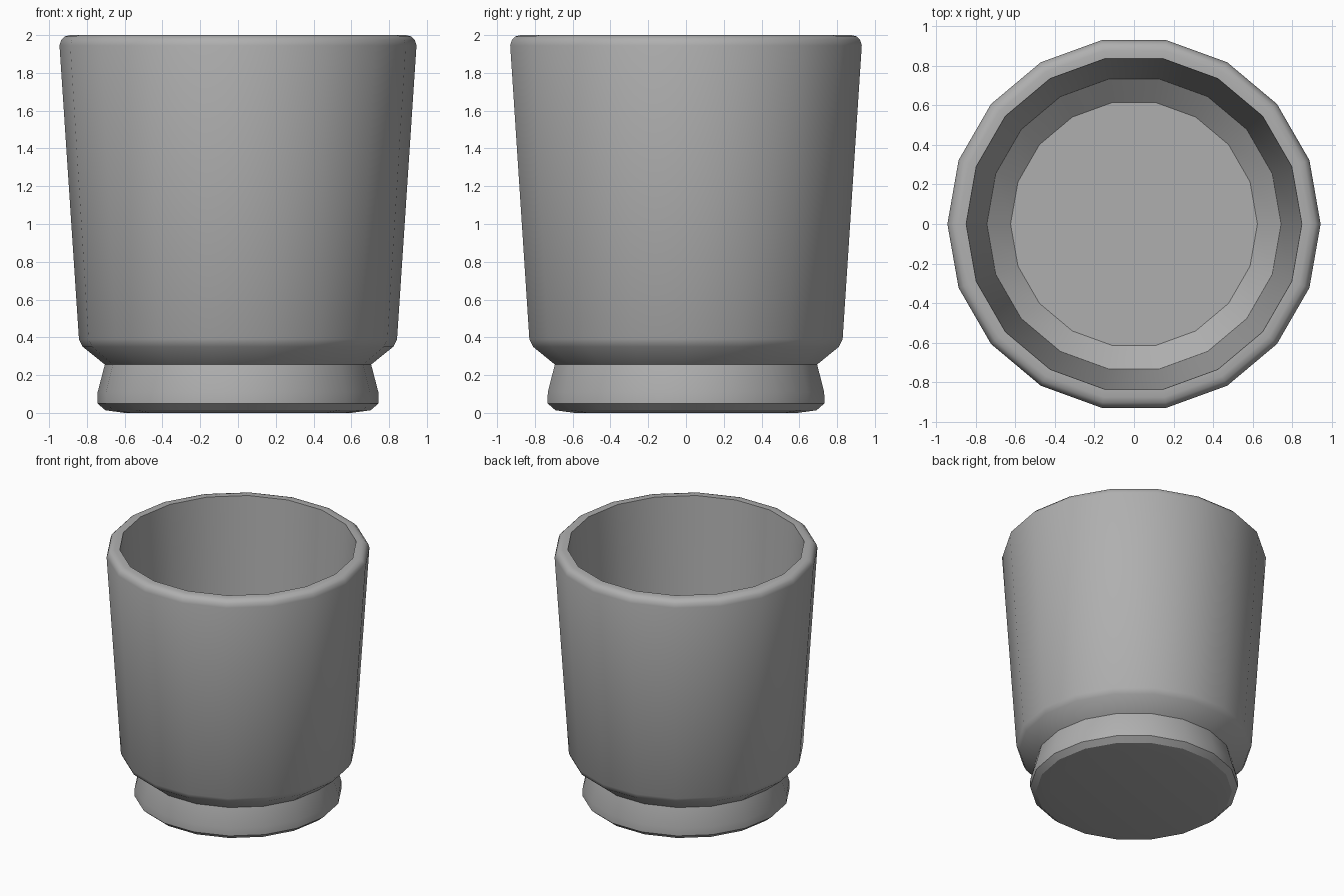
import bpy, bmesh, math

if "Cube" in bpy.data.objects:
    bpy.data.objects.remove(bpy.data.objects["Cube"])

SIDES = 18


def lathe(name, profile):
    """Revolve an open (radius, z) profile about z and cap both ends."""
    bm = bmesh.new()
    rings = []
    for r, z in profile:
        rings.append([bm.verts.new((r * math.cos(2 * math.pi * i / SIDES),
                                    r * math.sin(2 * math.pi * i / SIDES), z))
                      for i in range(SIDES)])
    for a, b in zip(rings, rings[1:]):
        for i in range(SIDES):
            j = (i + 1) % SIDES
            bm.faces.new((a[i], a[j], b[j], b[i]))
    bm.faces.new(rings[0][::-1])
    bm.faces.new(rings[-1])
    bmesh.ops.recalc_face_normals(bm, faces=bm.faces)
    mesh = bpy.data.meshes.new(name)
    bm.to_mesh(mesh)
    bm.free()
    obj = bpy.data.objects.new(name, mesh)
    bpy.context.collection.objects.link(obj)
    bpy.ops.object.select_all(action='DESELECT')
    obj.select_set(True)
    bpy.context.view_layer.objects.active = obj
    bpy.ops.object.shade_smooth_by_angle(angle=math.radians(32))
    return obj


# Cup in one continuous shell: foot, outer wall, rounded rim, inner wall, floor
foot = [(0.60, 0.0), (0.702, 0.014), (0.744, 0.05), (0.743, 0.11), (0.705, 0.256)]
outer_wall = [(0.822, 0.35), (0.842, 0.39)]
rim = [(0.945, 1.945), (0.936, 1.975), (0.918, 1.993), (0.89, 2.0), (0.85, 2.0)]
inside = [(0.745, 0.42), (0.625, 0.32)]
cup = lathe("cup", foot + outer_wall + rim + inside)

# Dark grey finish
grey = bpy.data.materials.new("dark_grey")
grey.diffuse_color = (0.43, 0.43, 0.43, 1.0)
grey.use_nodes = True
grey.node_tree.nodes["Principled BSDF"].inputs["Base Color"].default_value = grey.diffuse_color
cup.data.materials.append(grey)
